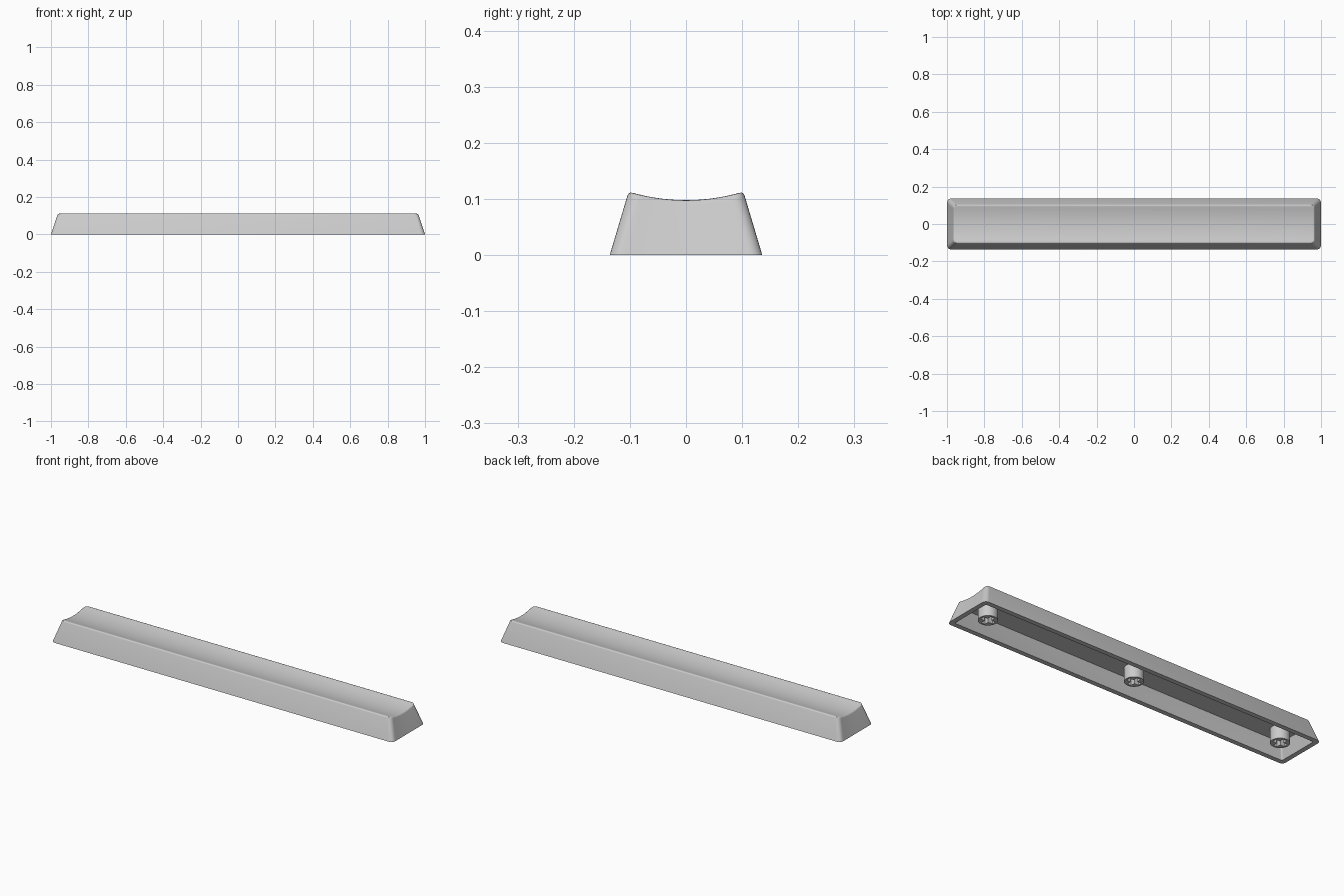
import bpy, bmesh, math

if "Cube" in bpy.data.objects:
    bpy.data.objects.remove(bpy.data.objects["Cube"])

plastic = bpy.data.materials.new("light_grey_plastic")
plastic.diffuse_color = (0.6, 0.6, 0.6, 1)
plastic.use_nodes = True
plastic.node_tree.nodes["Principled BSDF"].inputs["Base Color"].default_value = plastic.diffuse_color


def finish(bm, name, angle):
    bmesh.ops.recalc_face_normals(bm, faces=bm.faces[:])
    mesh = bpy.data.meshes.new(name)
    bm.to_mesh(mesh)
    bm.free()
    mesh.materials.append(plastic)
    ob = bpy.data.objects.new(name, mesh)
    bpy.context.collection.objects.link(ob)
    bpy.ops.object.select_all(action='DESELECT')
    ob.select_set(True)
    bpy.context.view_layer.objects.active = ob
    bpy.ops.object.shade_smooth_by_angle(angle=math.radians(angle))
    return ob


def scoop(y):
    """Height of the dished top across the depth."""
    return 0.098 + 0.0145 * (y / 0.1) ** 2


def ring(bm, hx, hy, r, height):
    """Rounded rectangle; the right half is mirrored to the left."""
    arc = [(hx - r + r * math.sin(a), hy - r + r * math.cos(a))
           for a in (math.pi / 2 * i / 6 for i in range(7))]
    side = [(hx, (hy - r) * (1 - i / 10)) for i in range(1, 20)]
    half = arc + side + [(x, -y) for x, y in reversed(arc)]
    loop = half + [(-x, y) for x, y in reversed(half)]
    return [bm.verts.new((x, y, height(y))) for x, y in loop]


def bridge(bm, a, b):
    for i in range(len(a)):
        j = (i + 1) % len(a)
        bm.faces.new((a[i], a[j], b[j], b[i]))


def cap(bm, loop):
    """Close a ring with strips running along the length."""
    n = len(loop)
    for i in range(n // 2 - 1):
        bm.faces.new((loop[i], loop[i + 1], loop[n - 2 - i], loop[n - 1 - i]))


# Hollow shell: ceiling, rim, tapered walls, rounded lip, dished top
bm = bmesh.new()
rings = [
    ring(bm, 0.950, 0.088, 0.008, lambda y: 0.075),
    ring(bm, 0.975, 0.111, 0.008, lambda y: 0),
    ring(bm, 1.000, 0.136, 0.022, lambda y: 0),
    ring(bm, 0.9670, 0.1045, 0.020, lambda y: scoop(y) - 0.008),
    ring(bm, 0.9650, 0.1022, 0.018, lambda y: scoop(y) - 0.003),
    ring(bm, 0.9620, 0.0990, 0.016, lambda y: scoop(y) - 0.0007),
    ring(bm, 0.9570, 0.0940, 0.013, scoop),
]
for a, b in zip(rings, rings[1:]):
    bridge(bm, a, b)
cap(bm, rings[0])
cap(bm, rings[-1])
finish(bm, "key_shell", 40)


def stem(name, cx):
    """Round post with a cross-shaped socket in its lower end."""
    z0, z1, zs, r, L, w = 0.004, 0.077, 0.066, 0.046, 0.035, 0.011
    circle = [(r * math.cos(math.tau * i / 32), r * math.sin(math.tau * i / 32))
              for i in range(32)]
    arm = [(L, -w), (L, w), (w, w)]
    cross = []
    for k in range(4):
        c, s = round(math.cos(k * math.pi / 2)), round(math.sin(k * math.pi / 2))
        cross += [(x * c - y * s, x * s + y * c) for x, y in arm]
    bm = bmesh.new()
    edges = []
    for outline, top in ((circle, z1), (cross, zs)):
        low = [bm.verts.new((cx + x, y, z0)) for x, y in outline]
        high = [bm.verts.new((cx + x, y, top)) for x, y in outline]
        bridge(bm, low, high)
        bm.faces.new(high)
        edges += [bm.edges.get((low[i - 1], low[i])) for i in range(len(low))]
    bmesh.ops.triangle_fill(bm, use_beauty=True, edges=edges)
    finish(bm, name, 30)


for name, x in (("left_stem", -0.87), ("centre_stem", 0), ("right_stem", 0.87)):
    stem(name, x)
